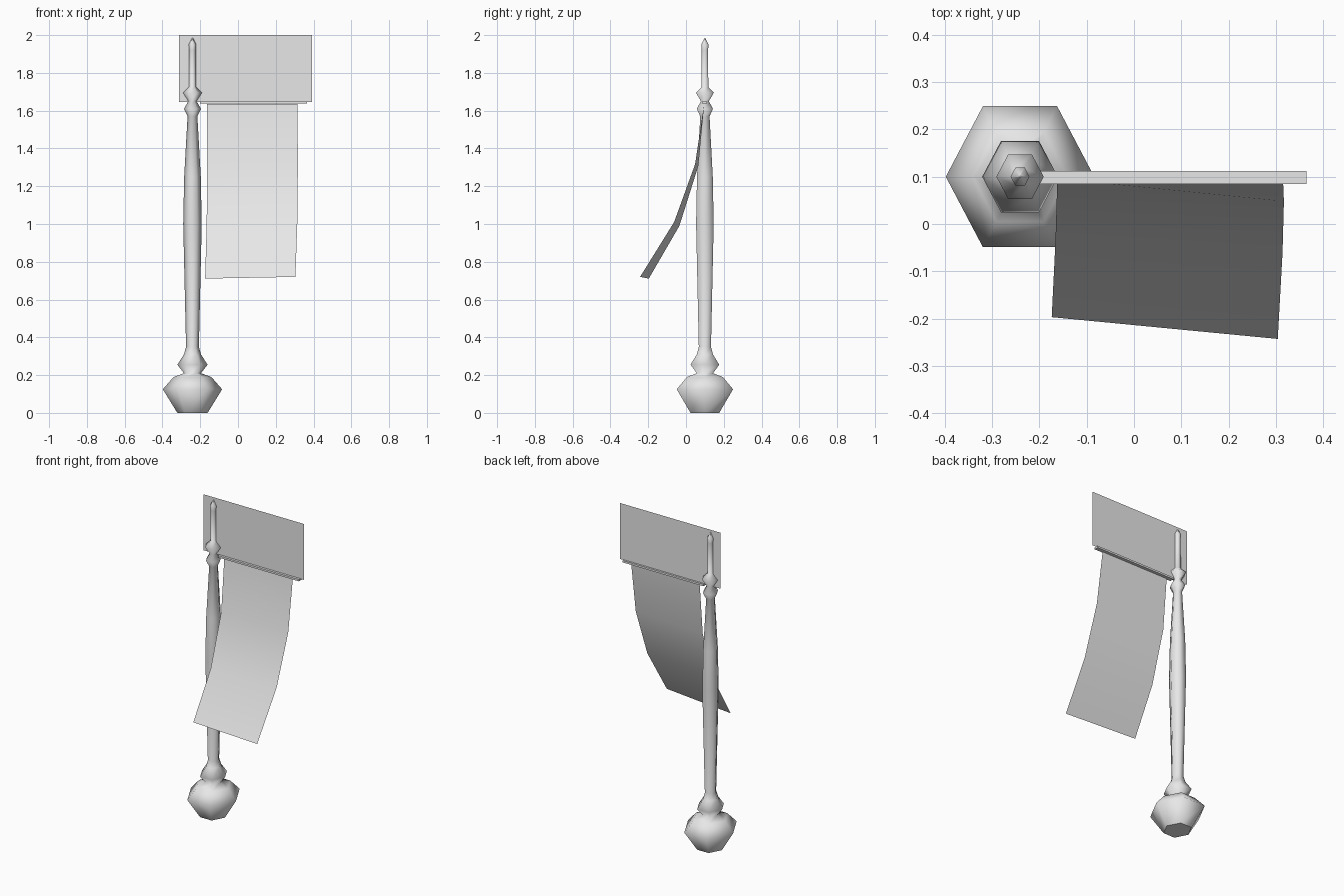
import bpy, bmesh, math

cube = bpy.data.objects.get("Cube")
if cube:
    bpy.data.objects.remove(cube)

grey = bpy.data.materials.new("plain_grey")
grey.use_nodes = True
grey.diffuse_color = (0.8, 0.8, 0.8, 1)
grey.node_tree.nodes["Principled BSDF"].inputs["Base Color"].default_value = (0.8, 0.8, 0.8, 1)

POLE_X, POLE_Y = -0.241, 0.1


def finish(name, bm):
    mesh = bpy.data.meshes.new(name)
    bm.to_mesh(mesh)
    bm.free()
    mesh.materials.append(grey)
    obj = bpy.data.objects.new(name, mesh)
    bpy.context.collection.objects.link(obj)
    return obj


def bridge(bm, a, b, closed):
    n = len(a)
    for i in range(n if closed else n - 1):
        j = (i + 1) % n
        bm.faces.new((a[i], a[j], b[j], b[i])).smooth = True


def turned(name, profile, sides=6, stretch=1.096):
    """Six-sided turned part from (radius, height) pairs, capped at both ends."""
    bm = bmesh.new()
    rings = []
    for r, z in profile:
        angles = [math.tau * i / sides for i in range(sides)]
        rings.append([bm.verts.new((POLE_X + r * math.cos(t),
                                    POLE_Y + r * stretch * math.sin(t), z))
                      for t in angles])
    for a, b in zip(rings, rings[1:]):
        bridge(bm, a, b, True)
    bm.faces.new(rings[0][::-1])
    bm.faces.new(rings[-1])
    return finish(name, bm)


# Turned pole: heavy foot, collar, swelling shaft, two knobs and a spike
turned("pole", [
    (0.08, 0), (0.157, 0.125), (0.1, 0.19), (0.045, 0.21),
    (0.08, 0.255), (0.045, 0.31), (0.034, 0.35),
    (0.049, 1.0), (0.044, 1.25), (0.026, 1.57),
    (0.045, 1.61), (0.022, 1.65), (0.05, 1.695), (0.019, 1.725),
    (0.018, 1.92), (0.02, 1.95), (0.002, 1.985)])

# Flat crossbar
bm = bmesh.new()
bmesh.ops.create_cube(bm, size=1)
bar = finish("crossbar", bm)
bar.scale = (0.565, 0.027, 0.012)
bar.location = (0.0825, 0.0985, 1.643)

# Upright panel above the crossbar
bm = bmesh.new()
corners = [(-0.312, 1.647), (0.392, 1.647), (0.392, 2.0), (-0.312, 2.0)]
bm.faces.new([bm.verts.new((x, POLE_Y, z)) for x, z in corners])
finish("upper_panel", bm)

# Hanging cloth, swinging forward towards its lower edge
left_edge = [(-0.163, 0.096, 1.634), (-0.163, 0.066, 1.31),
             (-0.166, -0.035, 0.99), (-0.174, -0.197, 0.711)]
right_edge = [(0.315, 0.096, 1.634), (0.317, 0.048, 1.316),
              (0.314, -0.063, 1.01), (0.304, -0.243, 0.72)]
bm = bmesh.new()
left, right = ([bm.verts.new(p) for p in edge] for edge in (left_edge, right_edge))
bridge(bm, left, right, False)
finish("hanging_cloth", bm)
